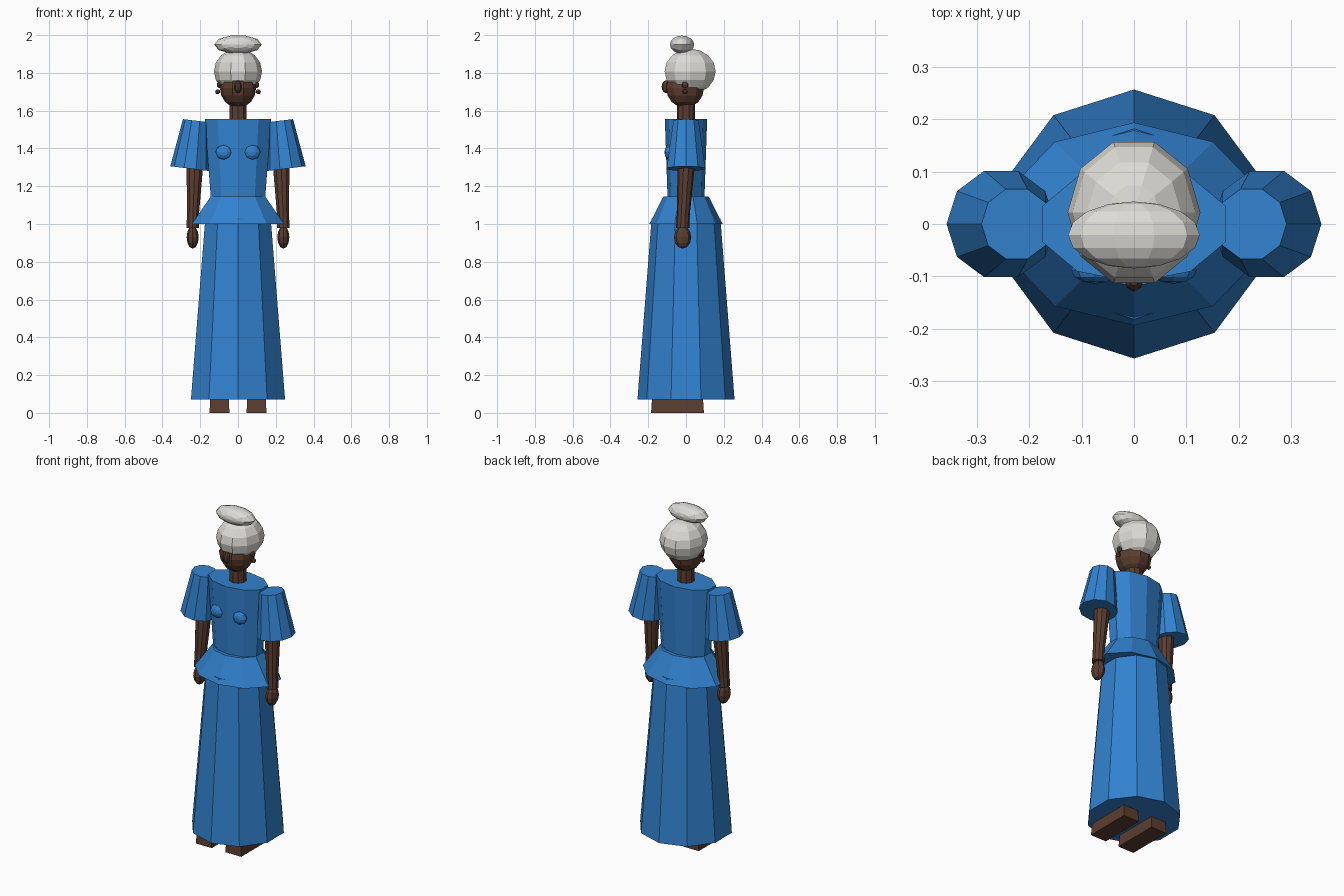
import bpy, bmesh, math
from mathutils import Matrix, Vector

if "Cube" in bpy.data.objects:
    bpy.data.objects.remove(bpy.data.objects["Cube"])


def material(name, rgb):
    m = bpy.data.materials.new(name)
    m.diffuse_color = (*rgb, 1)
    m.use_nodes = True
    m.node_tree.nodes["Principled BSDF"].inputs["Base Color"].default_value = m.diffuse_color
    return m


BLUE = material("blue cloth", (0.032, 0.225, 0.63))
BROWN = material("brown skin", (0.105, 0.047, 0.028))
GREY = material("silver hair", (0.72, 0.71, 0.67))


def finish(name, bm, mat):
    bmesh.ops.recalc_face_normals(bm, faces=bm.faces)
    me = bpy.data.meshes.new(name)
    bm.to_mesh(me)
    bm.free()
    me.materials.append(mat)
    ob = bpy.data.objects.new(name, me)
    bpy.context.collection.objects.link(ob)
    return ob


def loft(name, rings, mat, phase=90, tilt=0, n=10):
    """Capped tube through rings of (centre, radius x, radius y)."""
    bm = bmesh.new()
    rot = Matrix.Rotation(math.radians(tilt), 3, 'Y')
    loops = []
    for centre, rx, ry in rings:
        loop = []
        for i in range(n):
            a = math.radians(phase) + math.tau * i / n
            p = Vector((rx * math.cos(a), ry * math.sin(a), 0))
            loop.append(bm.verts.new(Vector(centre) + rot @ p))
        loops.append(loop)
    for low, high in zip(loops, loops[1:]):
        for i in range(n):
            j = (i + 1) % n
            bm.faces.new((low[i], low[j], high[j], high[i]))
    bm.faces.new(loops[0])
    bm.faces.new(loops[-1])
    return finish(name, bm, mat)


def ball(name, centre, size, mat, segs=10, rings=6, axis='Z'):
    """Faceted ellipsoid whose poles lie along the given axis."""
    bm = bmesh.new()
    bmesh.ops.create_uvsphere(bm, u_segments=segs, v_segments=rings, radius=1)
    bm.transform(Matrix.Rotation(math.pi / 2, 4, 'Z'))
    if axis == 'Y':
        bm.transform(Matrix.Rotation(math.pi / 2, 4, 'X'))
    bm.transform(Matrix.Translation(centre) @ Matrix.Diagonal((*size, 1)))
    return finish(name, bm, mat)


# Dress: skirt, flared waist and bodice
loft("skirt", [((0, 0, 0.07), 0.262, 0.257), ((0, 0, 1.03), 0.182, 0.182)], BLUE)
loft("peplum", [((0, 0, 1.0), 0.257, 0.194), ((0, 0, 1.145), 0.152, 0.12)], BLUE)
loft("bodice", [((0, 0, 1.12), 0.15, 0.097), ((0, 0, 1.555), 0.184, 0.112)], BLUE)

# Neck, head and nose
loft("neck", [((0, 0, 1.54), 0.048, 0.048), ((0, 0, 1.67), 0.048, 0.048)], BROWN)
ball("head", (0, -0.005, 1.72), (0.096, 0.105, 0.105), BROWN, rings=8)
ball("nose", (0, -0.105, 1.727), (0.019, 0.024, 0.034), BROWN, segs=8)

# Hair and top knot
ball("hair", (0, 0.022, 1.808), (0.127, 0.142, 0.12), GREY, rings=8)
ball("top_knot", (0, -0.021, 1.95), (0.126, 0.064, 0.05), GREY, rings=8, axis='Y')

for side, s in (("left", -1), ("right", 1)):
    # Chest
    ball(side + "_bust", (s * 0.075, -0.088, 1.38), (0.045, 0.026, 0.04),
         BLUE, segs=8, axis='Y')
    # Puffed sleeve
    loft(side + "_sleeve", [((s * 0.254, 0, 1.293), 0.105, 0.107),
                            ((s * 0.224, 0, 1.547), 0.068, 0.07)],
         BLUE, phase=0 if s > 0 else 180, tilt=-7 * s)
    # Arm with wrist and hand
    loft(side + "_arm", [((s * 0.24, -0.018, 0.98), 0.035, 0.036),
                         ((s * 0.239, -0.015, 1.04), 0.033, 0.034),
                         ((s * 0.229, 0, 1.29), 0.045, 0.045),
                         ((s * 0.227, 0, 1.36), 0.045, 0.045)], BROWN)
    ball(side + "_hand", (s * 0.24, -0.018, 0.93), (0.032, 0.046, 0.06), BROWN, segs=8)
    # Ear and earring beads
    ball(side + "_ear", (s * 0.1, -0.005, 1.737), (0.012, 0.017, 0.017), BROWN, segs=8)
    ball(side + "_earring", (s * 0.108, -0.005, 1.7), (0.013, 0.013, 0.013), BROWN, segs=8)
    # Foot block, slightly narrower on top
    r = math.sqrt(2)
    loft(side + "_foot", [((s * 0.098, -0.045, 0), 0.053 * r, 0.14 * r),
                          ((s * 0.098, -0.045, 0.09), 0.048 * r, 0.134 * r)],
         BROWN, phase=45, n=4)
